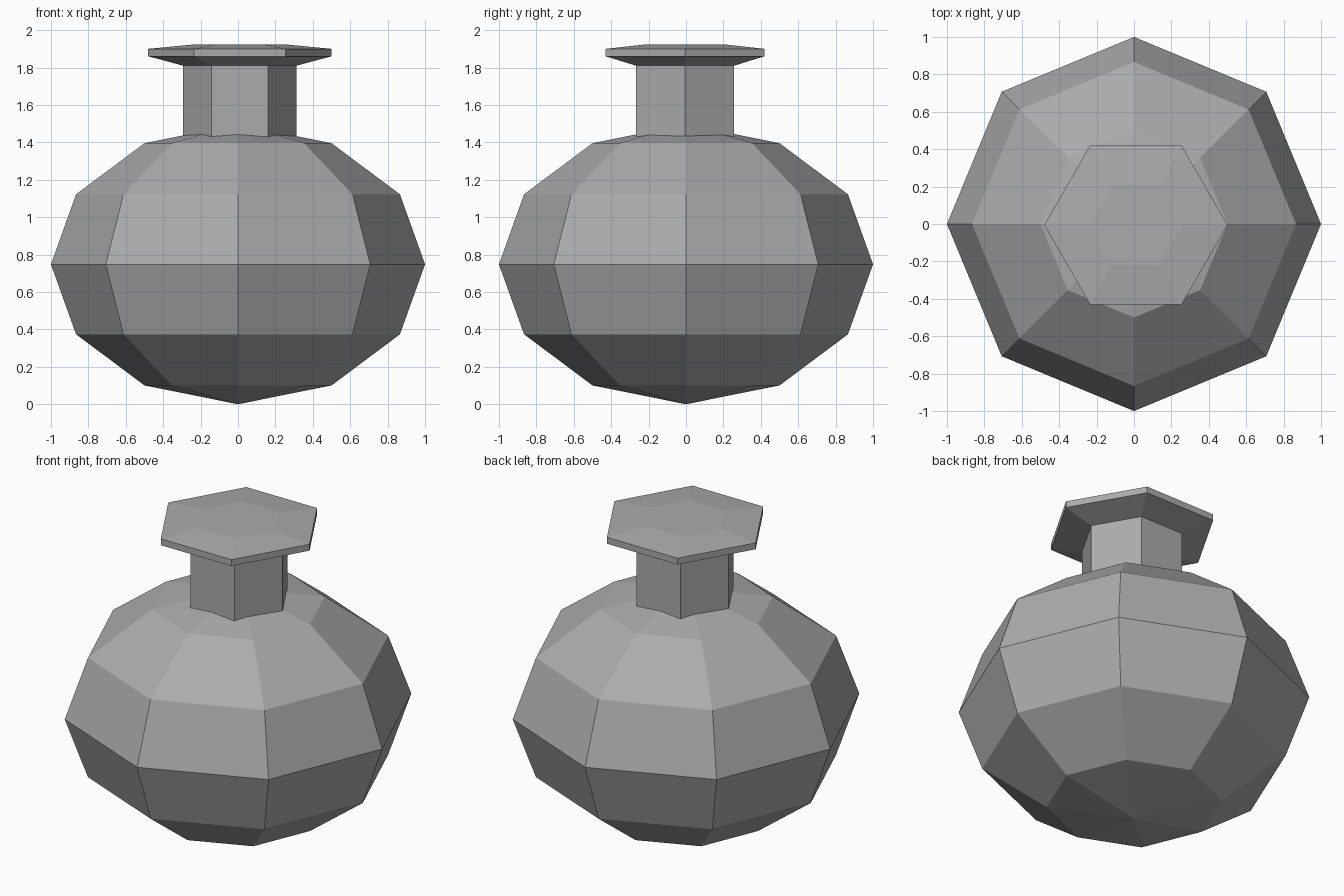
import bpy
from math import cos, sin, tau

cube = bpy.data.objects.get("Cube")
if cube:
    bpy.data.objects.remove(cube, do_unlink=True)

# One plain mid grey for the whole flask
grey = bpy.data.materials.new("plain_grey")
grey.use_nodes = True
colour = (0.41, 0.41, 0.41, 1.0)
grey.diffuse_color = colour
grey.node_tree.nodes["Principled BSDF"].inputs["Base Color"].default_value = colour


def lathe(name, profile, sides, location):
    """Flat-faced turned solid from (radius, height) rings, capped at both ends."""
    verts = [(r * cos(tau * i / sides), r * sin(tau * i / sides), z)
             for r, z in profile for i in range(sides)]
    faces = []
    for ring in range(len(profile) - 1):
        a, b = ring * sides, (ring + 1) * sides
        for i in range(sides):
            j = (i + 1) % sides
            faces.append((a + i, a + j, b + j, b + i))
    faces.append(tuple(reversed(range(sides))))
    faces.append(tuple(range(len(verts) - sides, len(verts))))
    mesh = bpy.data.meshes.new(name)
    mesh.from_pydata(verts, [], faces)
    mesh.materials.append(grey)
    obj = bpy.data.objects.new(name, mesh)
    obj.location = location
    bpy.context.collection.objects.link(obj)


# Round body: squashed low-poly sphere
bpy.ops.mesh.primitive_uv_sphere_add(segments=8, ring_count=6, radius=1,
                                     location=(0, 0, 0.748))
body = bpy.context.object
body.name = "body"
body.scale.z = 0.748
body.data.materials.append(grey)

# Six-sided neck flaring into the rim, with a slightly domed top
neck_centre = (0.01, -0.005, 0)
lathe("neck_and_rim",
      [(0.303, 1.36), (0.303, 1.81), (0.49, 1.86), (0.49, 1.9), (0.25, 1.923)],
      6, neck_centre)
